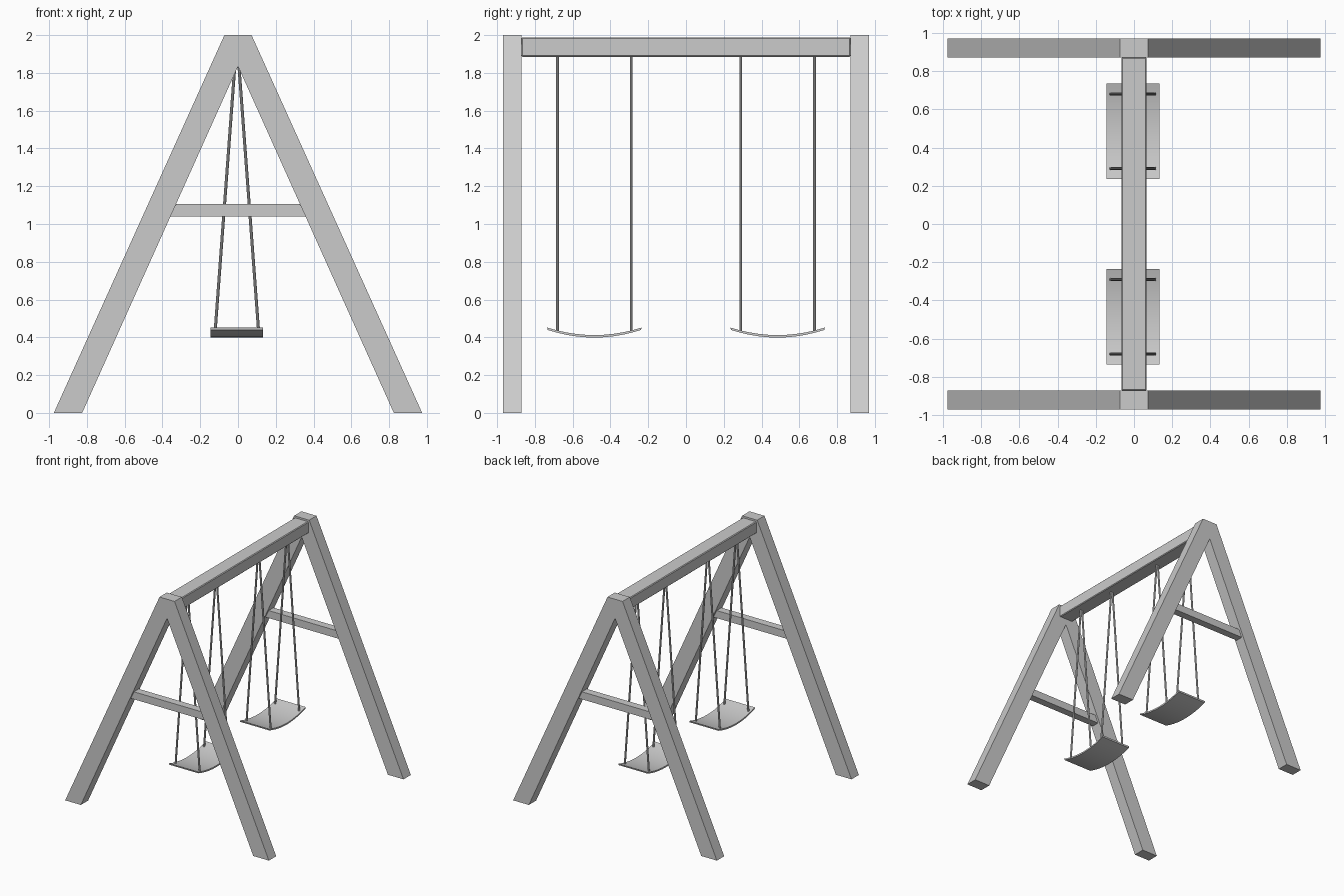
import bpy, bmesh
from mathutils import Vector

if "Cube" in bpy.data.objects:
    bpy.data.objects.remove(bpy.data.objects["Cube"])


def prism(name, profile, axis, lo, hi, bevel=0.0):
    """Extrude a 2D profile along x (profile = y,z) or y (profile = x,z)."""
    def point(p, d):
        return (d, p[0], p[1]) if axis == 'x' else (p[0], d, p[1])
    bm = bmesh.new()
    a = [bm.verts.new(point(p, lo)) for p in profile]
    b = [bm.verts.new(point(p, hi)) for p in profile]
    n = len(profile)
    bm.faces.new(a)
    bm.faces.new(b[::-1])
    for i in range(n):
        j = (i + 1) % n
        bm.faces.new((a[j], a[i], b[i], b[j]))
    bmesh.ops.recalc_face_normals(bm, faces=bm.faces)
    mesh = bpy.data.meshes.new(name)
    bm.to_mesh(mesh)
    bm.free()
    obj = bpy.data.objects.new(name, mesh)
    bpy.context.collection.objects.link(obj)
    if bevel:
        mod = obj.modifiers.new("edge", 'BEVEL')
        mod.width = bevel
        mod.segments = 1
    return obj


def smooth(obj):
    bpy.ops.object.select_all(action='DESELECT')
    obj.select_set(True)
    bpy.context.view_layer.objects.active = obj
    bpy.ops.object.shade_smooth_by_angle()


def rope(name, start, end, radius=0.008):
    start, end = Vector(start), Vector(end)
    d = end - start
    bpy.ops.mesh.primitive_cylinder_add(vertices=10, radius=radius, depth=d.length,
                                        location=(start + end) / 2)
    obj = bpy.context.object
    obj.name = name
    obj.rotation_euler = d.to_track_quat('Z', 'Y').to_euler()
    smooth(obj)


# A-frames: two mitred legs and a crossbar at each end
for end, y in (("front", -0.92), ("back", 0.92)):
    for side, s in (("left", -1), ("right", 1)):
        leg = [(0.975, 0), (0.825, 0), (0, 1.835), (0, 2), (0.072, 2)]
        prism(f"{end}_{side}_leg", [(s * x, z) for x, z in leg], 'y', y - 0.05, y + 0.05)
    bar = [(-0.358, 1.04), (0.358, 1.04), (0.328, 1.105), (-0.328, 1.105)]
    prism(f"{end}_crossbar", bar, 'y', y - 0.033, y + 0.033)

# Top beam
prism("top_beam", [(-0.066, 1.885), (0.066, 1.885), (0.066, 1.987), (-0.066, 1.987)],
      'y', -0.872, 0.872, bevel=0.006)

# Swings: curved seat hung on four ropes
CX = -0.006
STEPS = 10
for label, cy in (("front", -0.485), ("back", 0.485)):
    ts = [-1 + 2 * i / STEPS for i in range(STEPS + 1)]
    top = [(cy + 0.25 * t, 0.412 + 0.04 * t * t) for t in ts]
    bottom = [(cy + 0.247 * t, 0.399 + 0.04 * t * t) for t in reversed(ts)]
    seat = prism(f"{label}_seat", bottom + top, 'x', CX - 0.139, CX + 0.139)
    smooth(seat)
    for i, dy in enumerate((-0.195, 0.195)):
        for j, s in enumerate((-1, 1)):
            rope(f"{label}_rope_{i * 2 + j + 1}",
                 (CX + s * 0.115, cy + dy, 0.432), (CX + s * 0.007, cy + dy, 1.89))
